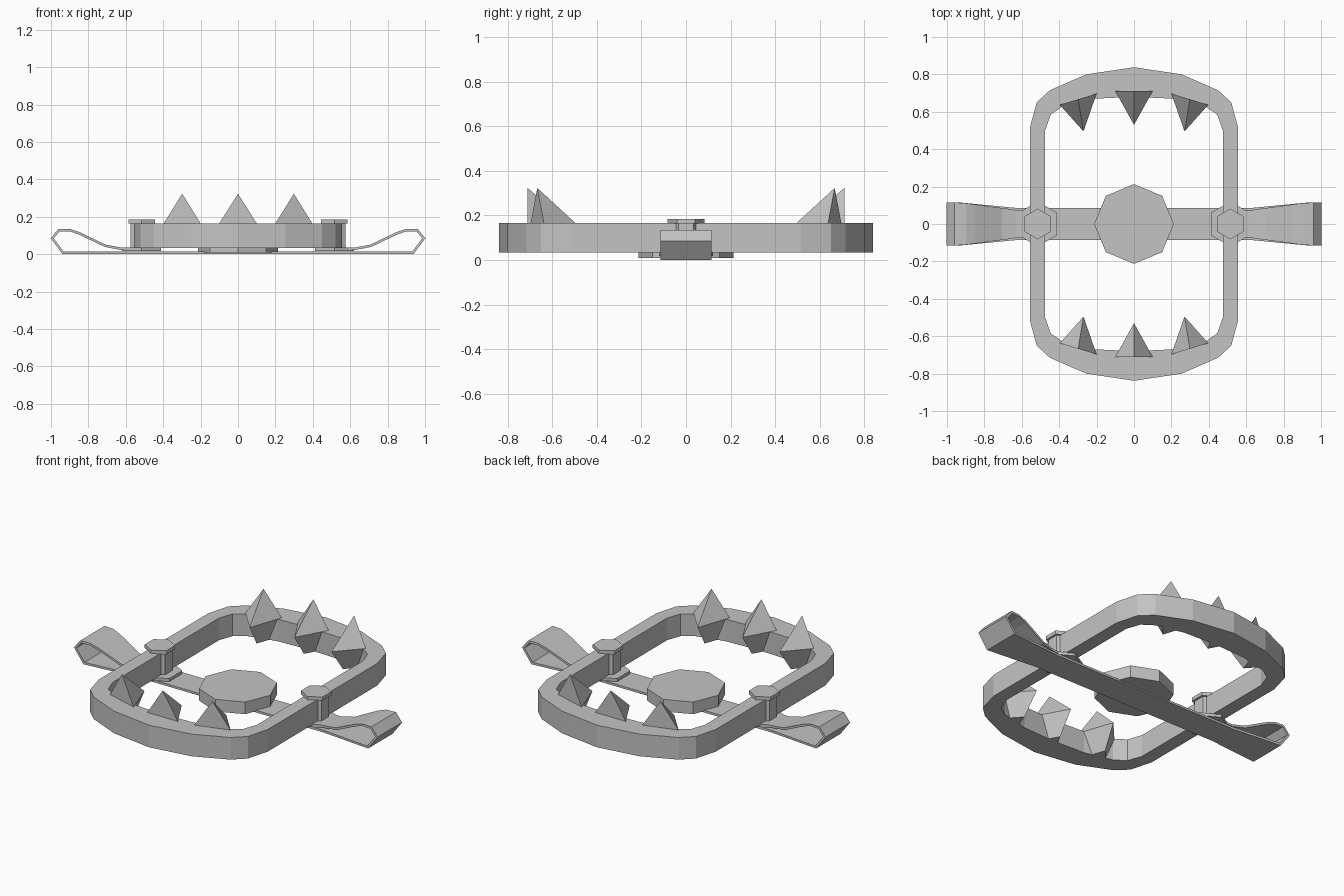
import bpy, bmesh, math
from mathutils import Vector

cube = bpy.data.objects.get("Cube")
if cube:
    bpy.data.objects.remove(cube, do_unlink=True)

steel = bpy.data.materials.new("steel grey")
steel.use_nodes = True
GREY = (0.55, 0.55, 0.55, 1)
steel.diffuse_color = GREY
steel.node_tree.nodes["Principled BSDF"].inputs["Base Color"].default_value = GREY


def finish(name, bm):
    bmesh.ops.recalc_face_normals(bm, faces=bm.faces)
    mesh = bpy.data.meshes.new(name)
    bm.to_mesh(mesh)
    bm.free()
    mesh.materials.append(steel)
    obj = bpy.data.objects.new(name, mesh)
    bpy.context.collection.objects.link(obj)
    return obj


def mirror(obj, x=True, y=False):
    mod = obj.modifiers.new("Mirror", 'MIRROR')
    mod.use_axis = (x, y, False)
    return obj


def prism(name, sides, radius, z0, z1, x=0.0, turn=0.0):
    """Upright prism with a corner at the given turn."""
    bm = bmesh.new()
    pts = []
    for i in range(sides):
        a = turn + math.tau * i / sides
        pts.append(bm.verts.new((x + radius * math.cos(a), radius * math.sin(a), z0)))
    base = bm.faces.new(pts)
    ext = bmesh.ops.extrude_face_region(bm, geom=[base], use_keep_orig=True)
    top = [v for v in ext["geom"] if isinstance(v, bmesh.types.BMVert)]
    bmesh.ops.translate(bm, verts=top, vec=(0, 0, z1 - z0))
    return finish(name, bm)


# Jaw frame: one quarter of the band, mirrored both ways
outer = [(0.557, 0), (0.557, 0.515), (0.52, 0.65), (0.45, 0.715), (0.255, 0.80), (0, 0.838)]
inner = [(0.475, 0), (0.475, 0.50), (0.445, 0.585), (0.38, 0.63), (0.21, 0.67), (0, 0.68)]
JAW_LOW, JAW_TOP = 0.033, 0.165
bm = bmesh.new()
rows = [[bm.verts.new((x, y, z)) for x, y in line]
        for line, z in ((outer, JAW_LOW), (outer, JAW_TOP), (inner, JAW_TOP), (inner, JAW_LOW))]
for r in range(4):
    a, b = rows[r], rows[(r + 1) % 4]
    for i in range(len(outer) - 1):
        bm.faces.new((a[i], a[i + 1], b[i + 1], b[i]))
mirror(finish("jaw_frame", bm), y=True)


# Teeth: three-sided points with a tapered root against the jaw
def tooth(name, left, right, tip, side):
    left, right, tip = (Vector((x, y * side, JAW_TOP)) for x, y in (left, right, tip))
    middle = (left + right) / 2
    bm = bmesh.new()
    apex = bm.verts.new(middle + Vector((0, 0, 0.158)))
    rim = [bm.verts.new(p) for p in (left, right, tip)]
    root = [bm.verts.new(middle.lerp(p, 0.5) - Vector((0, 0, JAW_TOP - JAW_LOW)))
            for p in (left, right, tip)]
    for i in range(3):
        j = (i + 1) % 3
        bm.faces.new((rim[i], rim[j], apex))
        bm.faces.new((root[i], root[j], rim[j], rim[i]))
    bm.faces.new(root)
    return finish(name, bm)


for side, label in ((-1, "front"), (1, "back")):
    tooth(label + "_middle_tooth", (-0.1, 0.71), (0.1, 0.71), (0, 0.53), side)
    mirror(tooth(label + "_outer_teeth", (0.2, 0.697), (0.397, 0.637), (0.27, 0.495), side))

# Spring strap: ribbon along the ground, looped back at each end
path = [(0, 0.007), (0.62, 0.007), (0.935, 0.007), (0.993, 0.085), (0.957, 0.129),
        (0.90, 0.129), (0.85, 0.112), (0.71, 0.045), (0.63, 0.03), (0.45, 0.026)]
bm = bmesh.new()
prev = None
for i, (x, z) in enumerate(path):
    narrow = 0.085 if i < 2 else 0.075
    w = narrow + (0.115 - narrow) * min(1, max(0, (x - 0.63) / 0.3))
    pair = [bm.verts.new((x, s * w, z)) for s in (-1, 1)]
    if prev:
        bm.faces.new((prev[0], prev[1], pair[1], pair[0]))
    prev = pair
strap = mirror(finish("spring_strap", bm))
solid = strap.modifiers.new("Thickness", 'SOLIDIFY')
solid.thickness = 0.013
solid.offset = 0
solid.use_even_offset = True

# Trigger plate
prism("trigger_plate", 8, 0.213, 0.008, 0.08)

# Hinge posts with collars and caps
for s, label in ((1, "left"), (-1, "right")):
    x = 0.515 * s
    prism(label + "_hinge_collar", 6, 0.12, 0.018, 0.036, x, math.pi / 6)
    prism(label + "_hinge_post", 6, 0.068, 0.02, 0.166, x, math.pi / 6)
    prism(label + "_hinge_cap", 6, 0.082, 0.163, 0.185, x, math.pi / 6)
